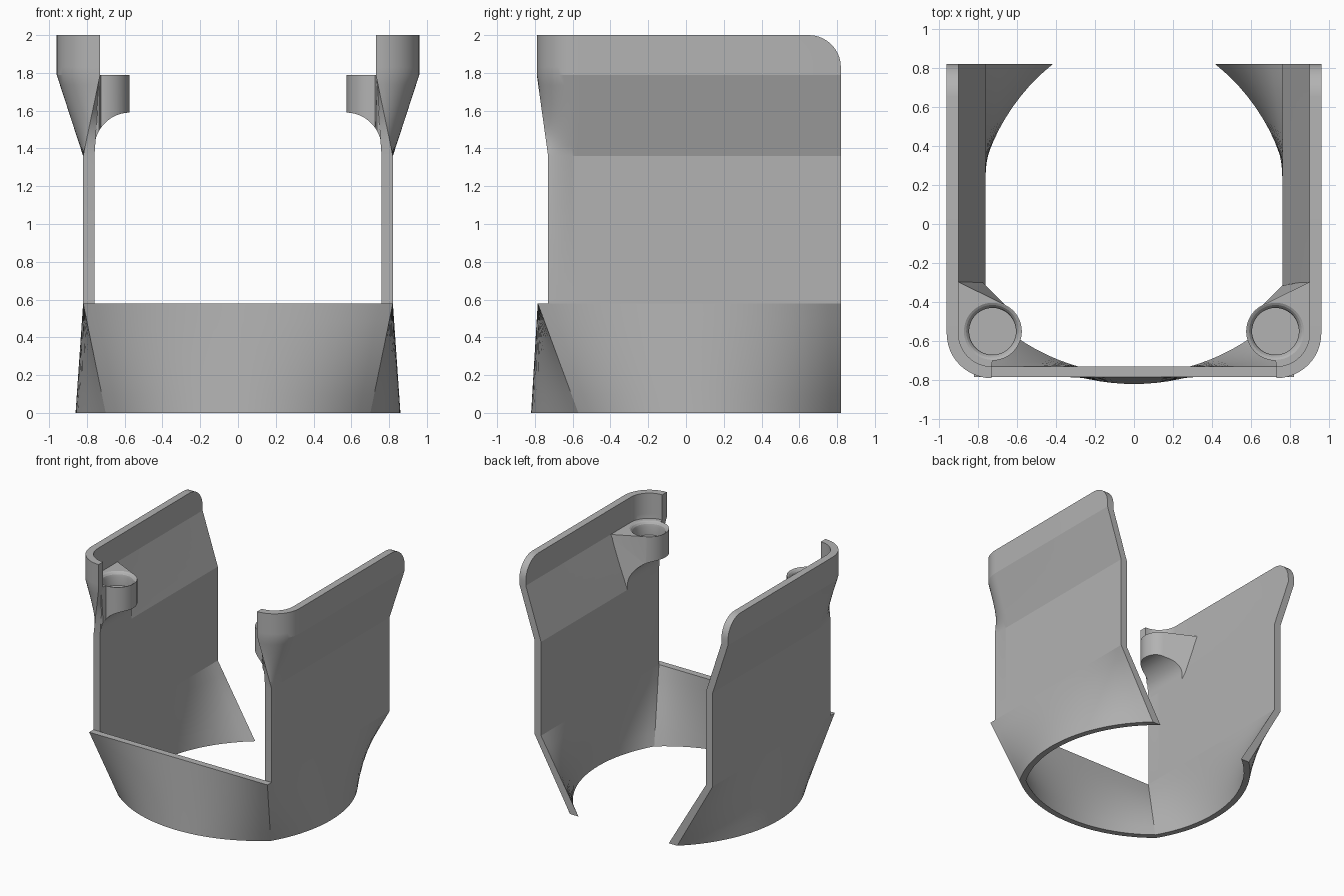
import bpy
import bmesh
from math import sin, cos, pi, sqrt, radians, atan2

cube = bpy.data.objects.get("Cube")
if cube:
    bpy.data.objects.remove(cube, do_unlink=True)

grey = bpy.data.materials.new("matte_grey")
grey.use_nodes = True
colour = (0.45, 0.45, 0.45, 1)
grey.diffuse_color = colour
grey.node_tree.nodes["Principled BSDF"].inputs["Base Color"].default_value = colour


def finish(name, bm):
    bmesh.ops.remove_doubles(bm, verts=bm.verts, dist=1e-5)
    bmesh.ops.recalc_face_normals(bm, faces=bm.faces)
    mesh = bpy.data.meshes.new(name)
    bm.to_mesh(mesh)
    bm.free()
    obj = bpy.data.objects.new(name, mesh)
    bpy.context.collection.objects.link(obj)
    mesh.materials.append(grey)
    return obj


def smooth(obj):
    bpy.ops.object.select_all(action='DESELECT')
    obj.select_set(True)
    bpy.context.view_layer.objects.active = obj
    bpy.ops.object.shade_smooth_by_angle(angle=radians(16))


def shell(name, outer, inner):
    """Closed sheet between two grids of points, given as rows."""
    bm = bmesh.new()
    o, i = [[[bm.verts.new(p) for p in row] for row in g] for g in (outer, inner)]
    rows, cols = len(o), len(o[0])
    for r in range(rows - 1):
        for g in (o, i):
            for c in range(cols - 1):
                bm.faces.new((g[r][c], g[r][c + 1], g[r + 1][c + 1], g[r + 1][c]))
        for c in (0, cols - 1):
            bm.faces.new((o[r][c], o[r + 1][c], i[r + 1][c], i[r][c]))
    for r in (0, rows - 1):
        for c in range(cols - 1):
            bm.faces.new((o[r][c], o[r][c + 1], i[r][c + 1], i[r][c]))
    obj = finish(name, bm)
    smooth(obj)
    return obj


def lerp(a, b, t):
    return a + (b - a) * t


BACK, RIM = 0.82, 0.58
WALL_FOOT, WALL_TOP = 1.36, 1.79


# Skirt: three bulged arcs at the floor blending into straight walls at the rim
def skirt_grid(radius, corner, rim_x, rim_y):
    cx, cy = corner
    n, floor, rim = 24, [], []
    for k in range(n + 1):
        y = lerp(BACK, cy, k / n)
        floor.append((sqrt(radius ** 2 - y ** 2) - 0.24, y))
        rim.append((rim_x, lerp(BACK, rim_y, k / n)))
    for k in range(1, n):
        x = lerp(cx, -cx, k / n)
        floor.append((x, 0.28 - sqrt(radius ** 2 - x ** 2)))
        rim.append((lerp(rim_x, -rim_x, k / n), rim_y))
    for side in (floor, rim):
        side += [(-x, y) for x, y in reversed(side[:n + 1])]
    return [[(lerp(a[0], b[0], t / 6), lerp(a[1], b[1], t / 6), RIM * t / 6)
             for a, b in zip(floor, rim)] for t in range(7)]


shell("lower_skirt", skirt_grid(1.10, (0.70, -0.57), 0.82, -0.785),
      skirt_grid(1.05, (0.665, -0.532), 0.76, -0.73))


# Side walls: flat below, flaring out to a rounded front corner at the top
def wall_grid(side, foot_x, radius):
    levels = [RIM] + [lerp(WALL_FOOT, WALL_TOP, k / 8) for k in range(9)]
    levels += [1.83 + 0.17 * sin(k * pi / 20) for k in range(11)]
    grid = []
    for z in levels:
        t = min(max((z - WALL_FOOT) / (WALL_TOP - WALL_FOOT), 0), 1)
        back = BACK
        if z > 1.83:
            back = 0.65 + 0.17 * sqrt(max(0, 1 - ((z - 1.83) / 0.17) ** 2))
        row = [(side * lerp(foot_x, 0.73 + radius, t), back, z)]
        for k in range(13):
            a = k / 12 * pi / 2
            x = lerp(foot_x, 0.73 + radius * cos(a), t)
            y = lerp(-0.56 - 0.17 * k / 12, -0.56 - radius * sin(a), t)
            row.append((side * x, y, z))
        grid.append(row)
    return grid


def prism(name, bottom, top):
    bm = bmesh.new()
    lo = [bm.verts.new(p) for p in bottom]
    hi = [bm.verts.new(p) for p in top]
    bm.faces.new(lo)
    bm.faces.new(hi)
    for k in range(len(lo)):
        j = (k + 1) % len(lo)
        bm.faces.new((lo[k], lo[j], hi[j], hi[k]))
    return finish(name, bm)


def cut(obj, cutters):
    for c in cutters:
        c.hide_render = True
        mod = obj.modifiers.new("cut", 'BOOLEAN')
        mod.operation = 'DIFFERENCE'
        mod.solver = 'EXACT'
        mod.object = c
    graph = bpy.context.evaluated_depsgraph_get()
    mesh = bpy.data.meshes.new_from_object(obj.evaluated_get(graph))
    obj.modifiers.clear()
    obj.data = mesh
    for c in cutters:
        bpy.data.objects.remove(c, do_unlink=True)


# Screw bosses: round post with a web to the wall, scooped below, recessed above
def boss(name, side):
    cx, cy, r = 0.725, -0.55, 0.15
    plan = [(0.925, -0.285)]
    for k in range(33):
        a = lerp(radians(115), radians(270), k / 32)
        plan.append((cx + r * cos(a), cy + r * sin(a)))
    for k in range(9):
        a = k / 8 * pi / 2
        plan.append((0.735 + 0.19 * sin(a), -0.56 - 0.19 * cos(a)))
    post = prism(name,
                 [(side * min(x, 0.79), max(y, -0.71), WALL_FOOT) for x, y in plan],
                 [(side * x, y, WALL_TOP) for x, y in plan])

    arc = [(0.57 + 0.19 * sin(k * pi / 40), 1.40 + 0.19 * cos(k * pi / 40))
           for k in range(21)]
    scoop = [(0.4, 1.2), (0.4, 1.59)] + arc + [(0.76, 1.2)]
    scoop_cutter = prism("scoop_cutter", [(side * x, -1, z) for x, z in scoop],
                         [(side * x, 0, z) for x, z in scoop])

    bm = bmesh.new()
    profile = [(0.12, 1.68), (0.12, 1.75), (0.125, 1.77), (0.135, 1.783),
               (0.148, 1.791), (0.148, 1.9)]
    rings = [[bm.verts.new((side * cx + q * cos(k * pi / 24), cy + q * sin(k * pi / 24), z))
              for k in range(48)] for q, z in profile]
    bm.faces.new(rings[0])
    bm.faces.new(rings[-1])
    for a, b in zip(rings, rings[1:]):
        for k in range(48):
            j = (k + 1) % 48
            bm.faces.new((a[k], a[j], b[j], b[k]))
    cut(post, [scoop_cutter, finish("recess_cutter", bm)])
    smooth(post)


for label, side in (("left", 1), ("right", -1)):
    shell(label + "_wall", wall_grid(side, 0.82, 0.23), wall_grid(side, 0.76, 0.17))
    boss(label + "_screw_boss", side)
